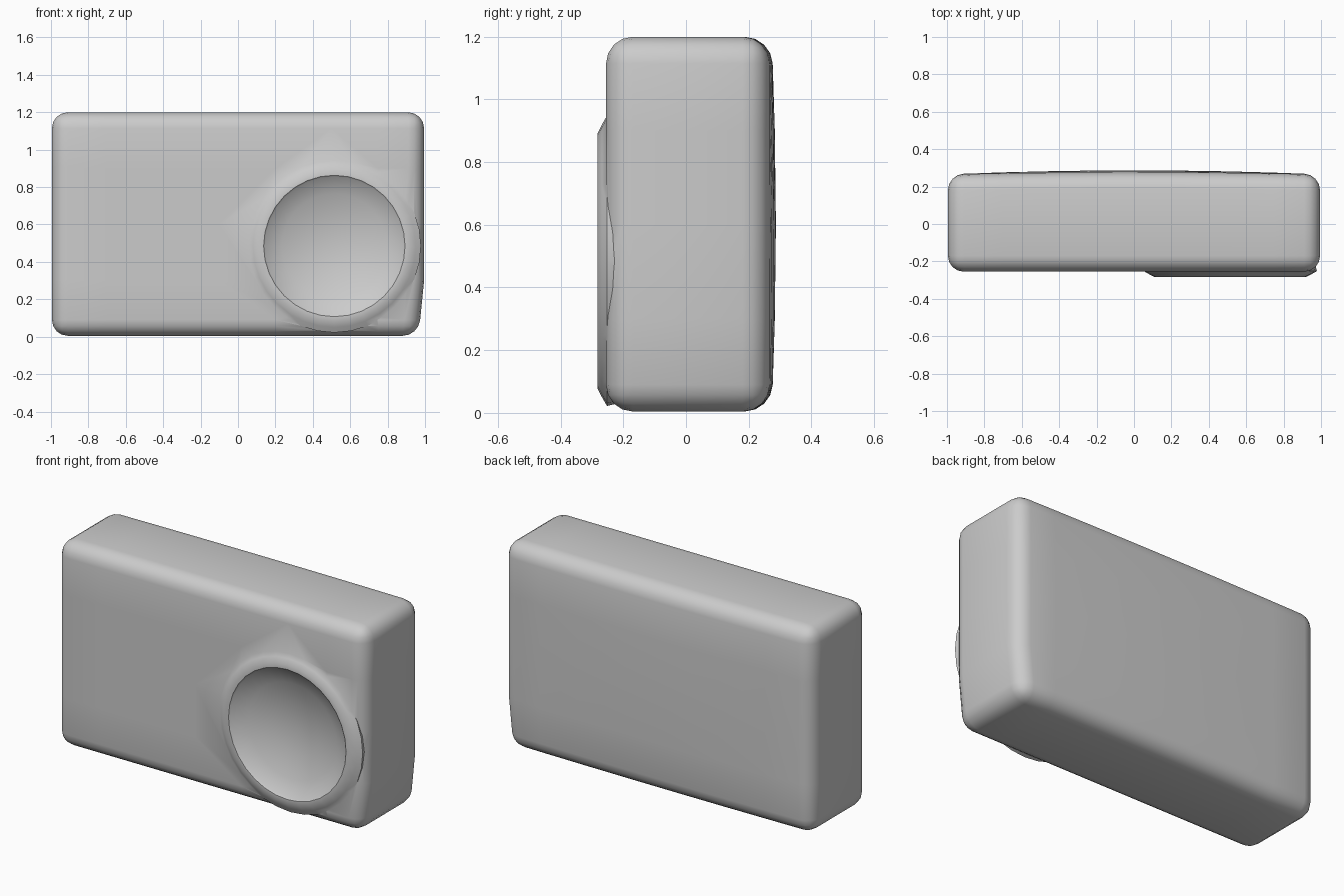
import bpy, bmesh, math
from mathutils import Vector

if "Cube" in bpy.data.objects:
    bpy.data.objects.remove(bpy.data.objects["Cube"])

grey = bpy.data.materials.new("plain grey")
grey.diffuse_color = (0.6, 0.6, 0.6, 1)
grey.use_nodes = True
grey.node_tree.nodes["Principled BSDF"].inputs["Base Color"].default_value = grey.diffuse_color


def make_object(name, bm):
    bmesh.ops.recalc_face_normals(bm, faces=bm.faces)
    mesh = bpy.data.meshes.new(name)
    bm.to_mesh(mesh)
    bm.free()
    mesh.materials.append(grey)
    obj = bpy.data.objects.new(name, mesh)
    bpy.context.collection.objects.link(obj)
    return obj


def lathe(name, profile, cx, cz, sides=32):
    """Spin (radius, y) points around an axis along y; both ends sit on the axis."""
    bm = bmesh.new()
    rings = []
    for r, y in profile:
        count = 1 if r == 0 else sides
        rings.append([bm.verts.new((cx + r * math.cos(math.tau * i / sides), y,
                                    cz + r * math.sin(math.tau * i / sides)))
                      for i in range(count)])
    for a, b in zip(rings, rings[1:]):
        for i in range(sides):
            j = (i + 1) % sides
            corners = [a[i % len(a)], a[j % len(a)], b[j % len(b)], b[i % len(b)]]
            bm.faces.new(list(dict.fromkeys(corners)))
    return make_object(name, bm)


def combine(target, other, operation):
    mod = target.modifiers.new(operation.lower(), 'BOOLEAN')
    mod.object, mod.operation, mod.solver = other, operation, 'EXACT'
    bpy.context.view_layer.objects.active = target
    bpy.ops.object.modifier_apply(modifier=mod.name)
    bpy.data.objects.remove(other)


# Camera body: rounded box with a slightly bulging back
bm = bmesh.new()
bmesh.ops.create_cube(bm, size=1)
for v in bm.verts:
    v.co = Vector((v.co.x * 1.99, v.co.y * 0.52 + 0.005, v.co.z * 1.195 + 0.602))
bmesh.ops.bevel(bm, geom=bm.edges[:], offset=0.085, segments=4, profile=0.5,
                affect='EDGES')
for axis, cuts in ((0, (-0.7, -0.4, -0.1, 0.2, 0.5, 0.75)), (2, (0.3, 0.6, 0.9))):
    for c in cuts:
        point, normal = Vector(), Vector()
        point[axis], normal[axis] = c, 1
        bmesh.ops.bisect_plane(bm, geom=bm.verts[:] + bm.edges[:] + bm.faces[:],
                               plane_co=point, plane_no=normal)
for v in bm.verts:
    x, y, z = v.co
    if y > 0.17:
        v.co.y += 0.022 * (1 - x * x) * max(0, 1 - ((z - 0.6) / 0.75) ** 2)
    # lower right corner draws in a little
    if x > 0.85 and z < 0.3:
        v.co.x -= 0.03 * (1 - z / 0.3)
body = make_object("camera_body", bm)

# Raised lens rim, blended outwards into the front
CX, CZ = 0.515, 0.485
rim = lathe("lens_rim", [(0, 0), (0.42, 0), (0.45, -0.2), (0.463, -0.252),
                         (0.435, -0.268), (0.405, -0.283), (0, -0.283)], CX, CZ)
combine(body, rim, 'UNION')

# Shallow dish inside the rim
dish = lathe("lens_dish", [(0, -0.4), (0.385, -0.4), (0.385, -0.29), (0.37, -0.275),
                           (0.28, -0.235), (0.15, -0.2), (0, -0.185)], CX, CZ)
combine(body, dish, 'DIFFERENCE')

bpy.ops.object.select_all(action='DESELECT')
body.select_set(True)
bpy.context.view_layer.objects.active = body
bpy.ops.object.shade_smooth_by_angle(angle=math.radians(40))
